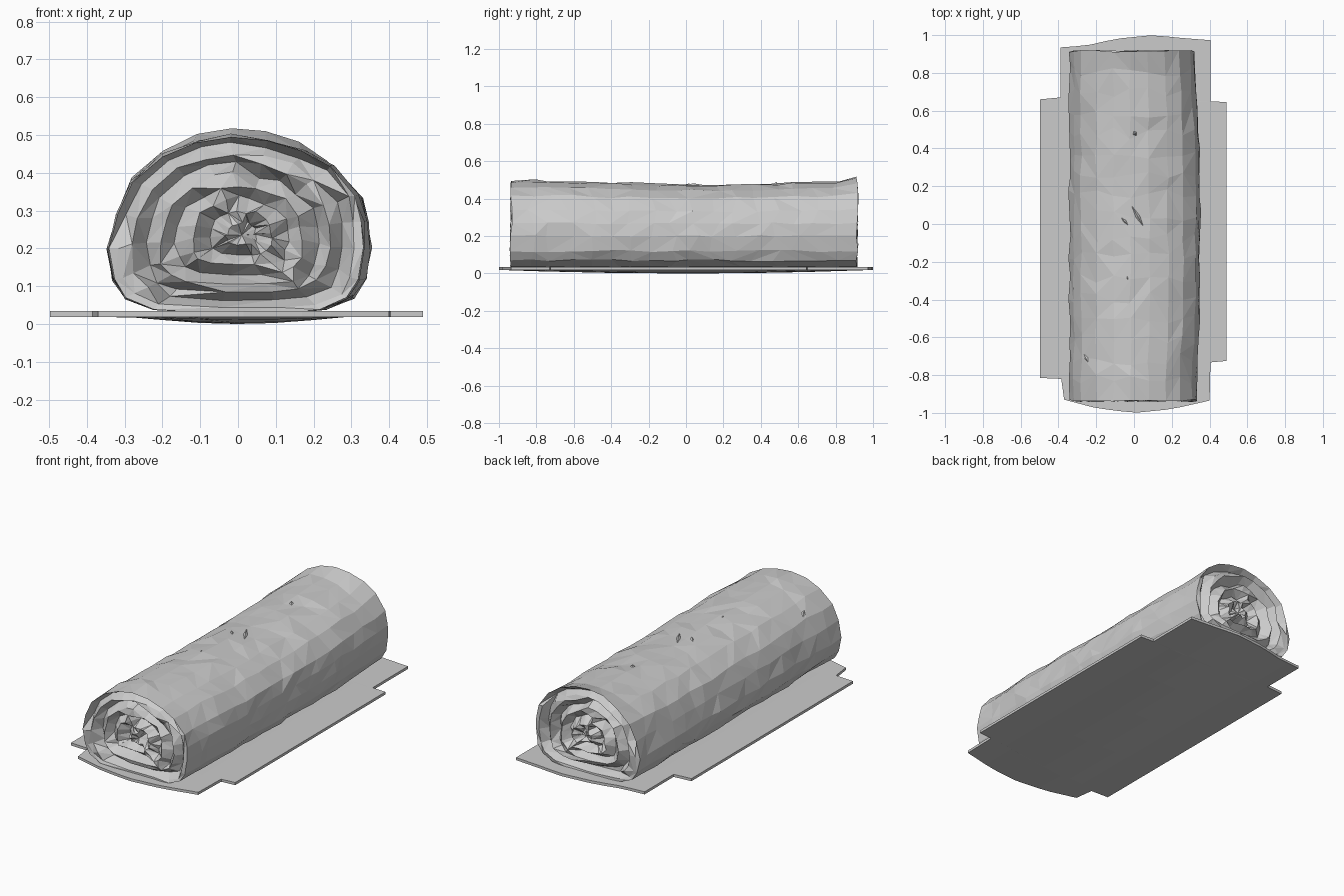
import bpy, bmesh, math, random
from mathutils import Vector

if "Cube" in bpy.data.objects:
    bpy.data.objects.remove(bpy.data.objects["Cube"])

random.seed(7)

PROFILE = [(0.12, 0.028), (0.23, 0.038), (0.305, 0.07), (0.335, 0.12), (0.35, 0.2), (0.345, 0.27),
           (0.325, 0.34), (0.26, 0.415), (0.18, 0.46), (0.08, 0.487), (-0.02, 0.495),
           (-0.11, 0.482), (-0.2, 0.443), (-0.28, 0.375), (-0.32, 0.29), (-0.342, 0.2),
           (-0.328, 0.12), (-0.295, 0.07), (-0.22, 0.038), (-0.05, 0.028)]
N = len(PROFILE)
CX, CZ = 0.01, 0.235


def lerp(table, t):
    for (a, va), (b, vb) in zip(table, table[1:]):
        if t <= b:
            return va + (vb - va) * max(0, (t - a) / (b - a))
    return table[-1][1]


def jit(a):
    return random.uniform(-a, a)


def finish(name, bm):
    bmesh.ops.recalc_face_normals(bm, faces=bm.faces)
    me = bpy.data.meshes.new(name)
    bm.to_mesh(me)
    bm.free()
    ob = bpy.data.objects.new(name, me)
    bpy.context.collection.objects.link(ob)
    return ob


def bridge(bm, r0, r1):
    # faceted strip with randomly turned diagonals
    n = len(r0)
    for i in range(n):
        a, b, c, d = r0[i], r0[(i + 1) % n], r1[(i + 1) % n], r1[i]
        tris = ((a, b, c), (a, c, d)) if random.random() < 0.5 else ((a, b, d), (b, c, d))
        for t in tris:
            bm.faces.new(t)


TOP = [(-0.94, 1.0), (-0.8, 1.01), (-0.3, 0.975), (0.15, 0.96), (0.6, 0.985), (0.8, 1.0), (0.9, 1.045)]
RIGHT = [(-0.94, 0.95), (-0.65, 0.96), (-0.55, 1.0), (0.3, 1.0), (0.6, 0.96), (0.92, 0.91)]


def section(bm, y, s=1.0, jy=0.0, jr=0.006, depth=None):
    ring = []
    for i, (x, z) in enumerate(PROFILE):
        if x > 0:
            x *= lerp(RIGHT, y)
        if z > CZ:
            z = CZ + (z - CZ) * (lerp(TOP, y) * 0.495 - CZ) / (0.495 - CZ)
        k = 0.25 if z < 0.06 else 1
        x = CX + (x - CX) * s + jit(jr)
        z = CZ + (z - CZ) * s + jit(jr) * k
        dy = depth(i, s) if depth else 0
        ring.append(bm.verts.new((x, y + dy + jit(jy), z)))
    return ring


# rolled cake body with spiral ends
bm = bmesh.new()
STEPS = 17
body = []
for k in range(STEPS + 1):
    y = -0.935 + 1.85 * k / STEPS
    end = k in (0, STEPS)
    body.append(section(bm, y, 1.0, 0.006 if end else 0.032, 0.003 if end else 0.006))
for a, b in zip(body, body[1:]):
    bridge(bm, a, b)


def spiral_depth(inward):
    def f(i, s):
        phase = (s * 4.0 - i / N) % 1.0
        groove = 0.045 if phase < 0.42 else 0.0
        return inward * (groove + random.uniform(-0.008, 0.015))
    return f


for rim, y, inward in ((body[0], -0.935, 1), (body[-1], 0.915, -1)):
    prev = rim
    for s in (0.93, 0.83, 0.73, 0.62, 0.5, 0.38, 0.25, 0.12):
        ring = section(bm, y, s, 0, 0.007, spiral_depth(inward))
        bridge(bm, prev, ring)
        prev = ring
    c = bm.verts.new((CX, y + inward * 0.02, CZ))
    for i in range(N):
        bm.faces.new((prev[i], prev[(i + 1) % N], c))
finish("cake_roll", bm)

# raised creases in the sponge skin
bm = bmesh.new()
for a, b in (((-0.06, 0.18), (0.1, -0.1)), ((-0.1, 0.07), (0.0, -0.04)), ((-0.01, 0.5), (0.02, 0.46)),
             ((-0.28, -0.66), (-0.23, -0.76)), ((-0.05, -0.22), (-0.02, -0.35))):
    a, b = Vector(a), Vector(b)
    side = Vector((b.y - a.y, a.x - b.x)).normalized() * 0.02
    m = (a + b) / 2
    pts = []
    for p, h in ((a, -0.012), (m + side, -0.012), (b, -0.012), (m - side, -0.012), (m, 0.008)):
        zt = lerp(sorted(PROFILE[7:15]), p.x) - 0.495 + lerp(TOP, p.y) * 0.495
        pts.append(bm.verts.new((p.x, p.y, zt + h)))
    for i in range(4):
        bm.faces.new((pts[i], pts[(i + 1) % 4], pts[4]))
    bm.faces.new(pts[:4])
finish("sponge_creases", bm)

# notched serving board with bowed ends and a sagging underside
BACK = [(-0.39, 0.935), (-0.25, 0.945), (-0.1, 0.98), (0.1, 1.0), (0.25, 0.985), (0.405, 0.973)]
FRONT = [(-0.37, -0.93), (-0.2, -0.975), (0.0, -1.0), (0.2, -0.98), (0.4, -0.935)]
COLS = 10
rows = [[(x, lerp(FRONT, x)) for x in [-0.37 + 0.77 * j / COLS for j in range(COLS + 1)]]]
for y0, y1, xl, xr in ((-0.82, -0.73, -0.385, 0.405), (-0.815, -0.725, -0.497, 0.49),
                       (-0.4, -0.4, -0.497, 0.49), (0.0, 0.0, -0.497, 0.49), (0.35, 0.35, -0.497, 0.49),
                       (0.66, 0.645, -0.497, 0.49), (0.67, 0.65, -0.39, 0.405)):
    rows.append([(xl + (xr - xl) * j / COLS, y0 + (y1 - y0) * j / COLS) for j in range(COLS + 1)])
rows.append([(x, lerp(BACK, x)) for x in [-0.39 + 0.795 * j / COLS for j in range(COLS + 1)]])

bm = bmesh.new()


def sheet(top):
    grid = []
    for row in rows:
        line = []
        for x, y in row:
            sag = max(0, 1 - (x / 0.27) ** 2) * max(0, 1 - y * y)
            z = 0.034 - 0.006 * sag if top else 0.019 - 0.019 * sag
            line.append(bm.verts.new((x, y, z)))
        grid.append(line)
    for r0, r1 in zip(grid, grid[1:]):
        for j in range(COLS):
            bm.faces.new((r0[j], r0[j + 1], r1[j + 1], r1[j]))
    return grid[0] + [r[-1] for r in grid[1:]] + grid[-1][-2::-1] + [r[0] for r in grid[-2:0:-1]]


upper, lower = sheet(True), sheet(False)
for i in range(len(upper)):
    j = (i + 1) % len(upper)
    bm.faces.new((upper[i], upper[j], lower[j], lower[i]))
finish("serving_board", bm)
